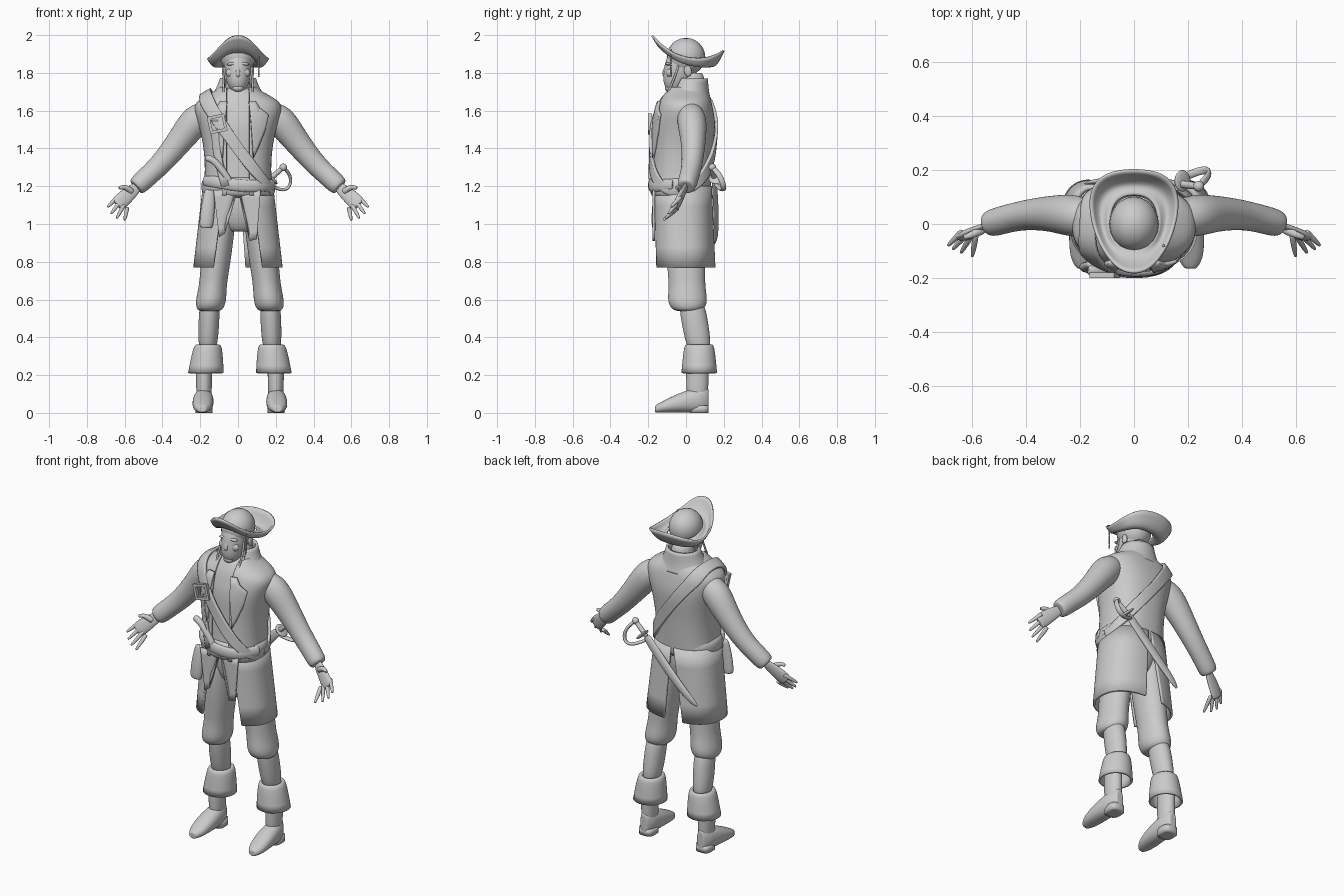
import bpy, bmesh, math
from mathutils import Vector, Euler

cube = bpy.data.objects.get("Cube")
if cube:
    bpy.data.objects.remove(cube, do_unlink=True)

grey = bpy.data.materials.new("plain grey")
grey.use_nodes = True
grey.diffuse_color = (0.6, 0.6, 0.6, 1)
grey.node_tree.nodes["Principled BSDF"].inputs["Base Color"].default_value = grey.diffuse_color


# ---------- helpers ----------
def finish(name, bm, smooth=2, thick=0.0, wrap=None, lift=0.0, rounded=True):
    """Turn a bmesh into an object, optionally smoothed, laid on a body and thickened."""
    bmesh.ops.recalc_face_normals(bm, faces=bm.faces)
    for face in bm.faces:
        face.smooth = rounded
    mesh = bpy.data.meshes.new(name)
    bm.to_mesh(mesh)
    bm.free()
    mesh.materials.append(grey)
    obj = bpy.data.objects.new(name, mesh)
    bpy.context.collection.objects.link(obj)
    if smooth:
        subdivision = obj.modifiers.new("smooth", 'SUBSURF')
        subdivision.levels = subdivision.render_levels = smooth
        subdivision.boundary_smooth = 'PRESERVE_CORNERS'
    if wrap:
        fit = obj.modifiers.new("fit", 'SHRINKWRAP')
        fit.target = wrap
        fit.wrap_mode = 'ABOVE_SURFACE'
        fit.offset = lift
    if thick:
        shell = obj.modifiers.new("thickness", 'SOLIDIFY')
        shell.thickness = thick
        shell.offset = 0
    return obj


def inset(ring):
    """Smaller copy of a ring, so that a smoothed end keeps its size."""
    points = [Vector(point) for point in ring]
    middle = sum(points, Vector()) / len(points)
    return [point.lerp(middle, .4) for point in points]


def loft(name, rings, closed=True, caps=True, **style):
    """Skin a list of equal point rings."""
    bm = bmesh.new()
    if closed and caps:
        rings = [inset(rings[0]), *rings, inset(rings[-1])]
    rows = [[bm.verts.new(point) for point in ring] for ring in rings]
    count = len(rows[0])
    for low, high in zip(rows, rows[1:]):
        for i in range(count if closed else count - 1):
            j = (i + 1) % count
            bm.faces.new((low[i], low[j], high[j], high[i]))
    if closed and caps:
        bm.faces.new(rows[0])
        bm.faces.new(rows[-1])
    return finish(name, bm, **style)


def power(value, p):
    return math.copysign(abs(value) ** p, value)


def mix(pair, t):
    return pair[0] + (pair[1] - pair[0]) * t


def level(name, rows, start=(0, 0), end=None, side=1, shift=0.0, p=1.0, n=20,
          front=None, back=None, **style):
    """Stack level rings (height, half width, half depth) whose centre runs from start to end.
    front and back are half widths of an opening at the first and last ring."""
    end = end or start
    first, last = rows[0][0], rows[-1][0]
    rings = []
    for z, wide, deep in rows:
        t = (z - first) / (last - first)
        cx, cy = mix((start[0], end[0]), t), mix((start[1], end[1]), t)
        begin, sweep, steps = 0, math.tau, n
        if front:
            begin = math.asin((mix(front, t) / wide) ** (1 / p))
            stop = math.tau - begin
            if back:
                stop = math.pi - math.asin((mix(back, t) / wide) ** (1 / p))
            sweep, steps = stop - begin, n + 1
        angles = [begin + sweep * i / n for i in range(steps)]
        rings.append([(shift + side * (cx + wide * power(math.sin(a), p)),
                       cy - deep * power(math.cos(a), p), z) for a in angles])
    return loft(name, rings, closed=not front, **style)


def tube(name, path, side=1, flat=1.0, ref=(0, 1, 0), n=10, **style):
    """Sweep an ellipse along (x, y, z, radius); flat scales the radius toward ref."""
    centres = [Vector((side * x, y, z)) for x, y, z, radius in path]
    rings = []
    for i, centre in enumerate(centres):
        along = (centres[min(i + 1, len(path) - 1)] - centres[max(i - 1, 0)]).normalized()
        u = Vector(ref)
        u = (u - along * u.dot(along)).normalized()
        v = along.cross(u)
        radius = path[i][3]
        turns = [math.tau * k / n for k in range(n)]
        rings.append([centre + (u * flat * math.cos(t) + v * math.sin(t)) * radius for t in turns])
    return loft(name, rings, **style)


def ball(name, place, radii, turn=(0, 0, 0)):
    """Smooth ellipsoid."""
    bm = bmesh.new()
    bmesh.ops.create_uvsphere(bm, u_segments=20, v_segments=12, radius=1)
    spin = Euler(turn).to_matrix()
    for vert in bm.verts:
        vert.co = spin @ (vert.co * Vector(radii)) + Vector(place)
    return finish(name, bm, smooth=0)


def ribbon(name, points, width, body):
    """Flat strap laid on the body."""
    points = [Vector(point) for point in points]
    rings = []
    for i, point in enumerate(points):
        along = points[min(i + 1, len(points) - 1)] - points[max(i - 1, 0)]
        outward = point - Vector((0, 0, 1.4))
        across = along.cross(outward).normalized() * width / 2
        rings.append([point - across, point, point + across])
    return loft(name, rings, closed=False, wrap=body, lift=.03, thick=.016)


def panel(name, outline, y, side=1, **style):
    """Flat cloth piece drawn in x and z."""
    bm = bmesh.new()
    bm.faces.new([bm.verts.new((side * x, y, z)) for x, z in outline])
    bmesh.ops.triangulate(bm, faces=bm.faces)
    bmesh.ops.subdivide_edges(bm, edges=bm.edges, cuts=5, use_grid_fill=True)
    return finish(name, bm, smooth=0, thick=.014, **style)


# ---------- torso, coat and sash ----------
waist, throat = (0, -.03), (0, 0)
trunk = [(1.15, .17, .14), (1.25, .155, .14), (1.4, .16, .14), (1.53, .19, .15),
         (1.61, .22, .13), (1.65, .2, .12), (1.69, .12, .1), (1.72, .08, .08)]
torso = level("torso", trunk, waist, throat, p=.85)
level("coat_body", [(z, wide + .012, deep + .012) for z, wide, deep in trunk], waist, throat,
      p=.85, n=30, front=(.06, .06), thick=.014)
for side, vent in ((1, .04), (-1, .08)):
    level("coat_skirt", [(1.2, .18, .15), (.77, .23, .16)], (0, -.02), (0, -.01), side=side,
          p=.85, front=(.07, .13), back=(.01, vent), thick=.014)
    panel("lapel", [(.06, 1.66), (.1, 1.66), (.12, 1.62), (.18, 1.58), (.16, 1.5), (.08, 1.35)],
          -.17, side, wrap=torso, lift=.027)
level("collar", [(1.65, .17, .12), (1.69, .12, .1), (1.77, .09, .08)], (0, .01), (0, .03),
      front=(.08, .07), thick=.012)
level("sash", [(1.14, .19, .16), (1.2, .2, .165), (1.25, .19, .155)], waist, p=.9)
tube("sash_fold", [(-.18, -.1, 1.23, .03), (-.1, -.18, 1.22, .035), (.02, -.19, 1.2, .035),
                   (.13, -.17, 1.2, .035), (.19, -.07, 1.21, .03)], flat=.5)
panel("shirt_tail_right", [(-.13, 1.18), (0, 1.18), (-.06, 1.04), (-.07, .95), (-.1, .93)], -.17)
panel("shirt_tail_left", [(0, 1.18), (.12, 1.18), (.1, .92), (.06, .91), (.04, 1.04)], -.17)

# ---------- straps, pouch and pistol ----------
turns = [math.tau * i / 18 for i in range(19)]
ribbon("baldric", [(.02 + .18 * math.cos(t), -.02 - .16 * math.sin(t),
                    1.43 - .25 * math.cos(t) - .06 * max(0, math.sin(t))) for t in turns],
       .06, torso)
ribbon("side_strap", [(-.12, -.16, 1.55), (-.12, -.16, 1.4), (-.06, -.17, 1.2)], .04, torso)
section = [(.066, -.2), (.066, -.18), (.044, -.18), (.044, -.2)]
loft("strap_buckle", [[(-.11 + r * math.cos(t), y, 1.53 + r * math.sin(t)) for r, y in section]
                      for t in [1 + math.pi / 2 * k for k in range(5)]],
     caps=False, smooth=0, rounded=False)
tube("pistol_grip", [(-.17, -.17, 1.35, .02), (-.12, -.18, 1.34, .02), (-.04, -.18, 1.22, .02)])
tube("hip_pouch", [(-.15, -.15, 1.18, .03), (-.16, -.16, 1.08, .04), (-.17, -.16, .98, .04)], flat=.6)

# ---------- sword on the left hip ----------
hilt, pommel = (.16, .15, 1.23), (.24, .14, 1.3)
tube("scabbard", [(*hilt, .03), (0, .16, 1.06, .03), (-.14, .16, .93, .025), (-.18, .15, .9, .01)],
     flat=.5)
tube("sword_grip", [(*hilt, .016), (*pommel, .014)])
ball("sword_pommel", pommel, (.02, .02, .02))
tube("knuckle_bow", [(*pommel, .01), (.28, .18, 1.26, .01), (.28, .2, 1.2, .01),
                     (.24, .2, 1.17, .01), (.16, .16, 1.21, .01)], flat=1.6)
ball("shell_guard", (.18, .16, 1.24), (.01, .04, .04), (0, -.8, 0))

# ---------- arms and hands ----------
knuckles = Vector((.65, -.04, 1.13)), Vector((.59, -.06, 1.07))
tips = Vector((.69, -.08, 1.09)), Vector((.6, -.12, 1.02))
for side in (1, -1):
    tube("sleeve", [(.14, .02, 1.6, .06), (.22, .03, 1.56, .09), (.3, .04, 1.45, .072),
                    (.4, .035, 1.325, .06), (.47, .02, 1.26, .056), (.54, 0, 1.195, .056)],
         side, flat=.95, n=14)
    tube("palm", [(.53, 0, 1.2, .03), (.6, -.03, 1.14, .045), (.64, -.05, 1.1, .045)], side, flat=.4)
    for k in range(4):
        root = knuckles[0].lerp(knuckles[1], k / 3)
        tip = tips[0].lerp(tips[1], k / 3) + Vector((1, 0, -1)) * .014 * math.sin(math.pi * k / 3)
        steps = ((-.3, .013), (.4, .012), (1, .007))
        tube("finger", [(*root.lerp(tip, f), radius) for f, radius in steps], side, n=8, smooth=1)
    tube("thumb", [(.56, -.02, 1.17, .02), (.6, -.04, 1.2, .015), (.63, -.05, 1.19, .01)], side, n=8)

# ---------- legs and boots ----------
level("breeches_seat", [(1.2, .15, .12), (1.05, .16, .12), (.96, .09, .08)], (.01, -.01))
for side in (1, -1):
    leg = dict(side=side, shift=.01)
    level("breeches_leg", [(1.1, .08, .11), (.8, .08, .105), (.68, .073, .095), (.6, .082, .108),
                           (.56, .076, .095), (.54, .06, .07)], (.09, -.01), (.16, .01), **leg)
    level("stocking", [(.58, .055, .07), (.46, .056, .072), (.34, .05, .065)],
          (.16, .03), (.17, .07), **leg)
    level("boot_cuff", [(.35, .05, .06), (.37, .07, .075), (.21, .09, .09)], (.17, .07), (.18, .07),
          caps=False, thick=.012, **leg)
    level("boot_shaft", [(.33, .045, .062), (.06, .043, .06)], (.19, .06), **leg)
    # The foot gets lower toward the toe and rounds off at both ends.
    foot = []
    for t in [i / 8 for i in range(9)]:
        height = .02 + .05 * math.cos(t * math.pi / 2)
        width = .025 + .033 * math.sin(math.pi * t) ** .4 if 0 < t < 1 else .025
        y = .12 - .285 * t
        turns = [math.tau * k / 12 for k in range(12)]
        foot.append([(.01 + side * (.19 + .01 * t + width * math.cos(a)), y,
                      height * (1 + power(math.sin(a), .8))) for a in turns])
    loft("boot_foot", foot)
    level("boot_heel", [(0, .045, .05), (.04, .045, .05)], (.19, .07), p=.6, smooth=0, **leg)

# ---------- head ----------
level("neck", [(1.64, .08, .08), (1.8, .06, .07)], (0, .03))
level("head", [(1.7, .03, .03), (1.74, .06, .07), (1.8, .072, .09), (1.86, .077, .1),
               (1.91, .075, .095)], (0, -.065), (0, .005))
tube("nose", [(0, -.095, 1.85, .008), (0, -.122, 1.79, .016), (0, -.1, 1.775, .012)], n=8)
ball("mouth", (0, -.108, 1.752), (.024, .01, .009))
ball("chin", (0, -.092, 1.72), (.03, .02, .02))
for side in (1, -1):
    ball("ear", (.076 * side, .01, 1.81), (.01, .02, .03), (.15, 0, 0))
    ball("brow", (.03 * side, -.092, 1.848), (.03, .016, .009), (0, .1 * side, 0))
    ball("cheek", (.035 * side, -.085, 1.8), (.03, .02, .025))
    tube("hair_lock", [(.07 * side, -.04, 1.84, .007), (.08 * side, -.07, 1.74, .007),
                       (.07 * side, -.15, 1.6, .005)], n=6, smooth=1)

# ---------- three-cornered hat ----------
brim = []
for wide, deep, height, tilt, curl, taper in ((.09, .1, 1.87, .03, .01, 0),
                                              (.125, .145, 1.83, .05, .04, .2),
                                              (.155, .192, 1.88, .04, .08, .32)):
    angles = [math.tau * i / 20 for i in range(20)]
    brim.append([(wide * power(math.sin(a), .8) * (1 - taper * math.cos(a)),
                  .01 - deep * power(math.cos(a), .9),
                  height + tilt * math.cos(a) + curl * math.cos(a) ** 2) for a in angles])
loft("hat_brim", brim, caps=False, thick=.01)
ball("hat_crown", (0, 0, 1.885), (.092, .102, .1))
for k in range(11):
    ball("bead", (.11, -.08, 1.92 - .0135 * k), (.005, .005, .007))
